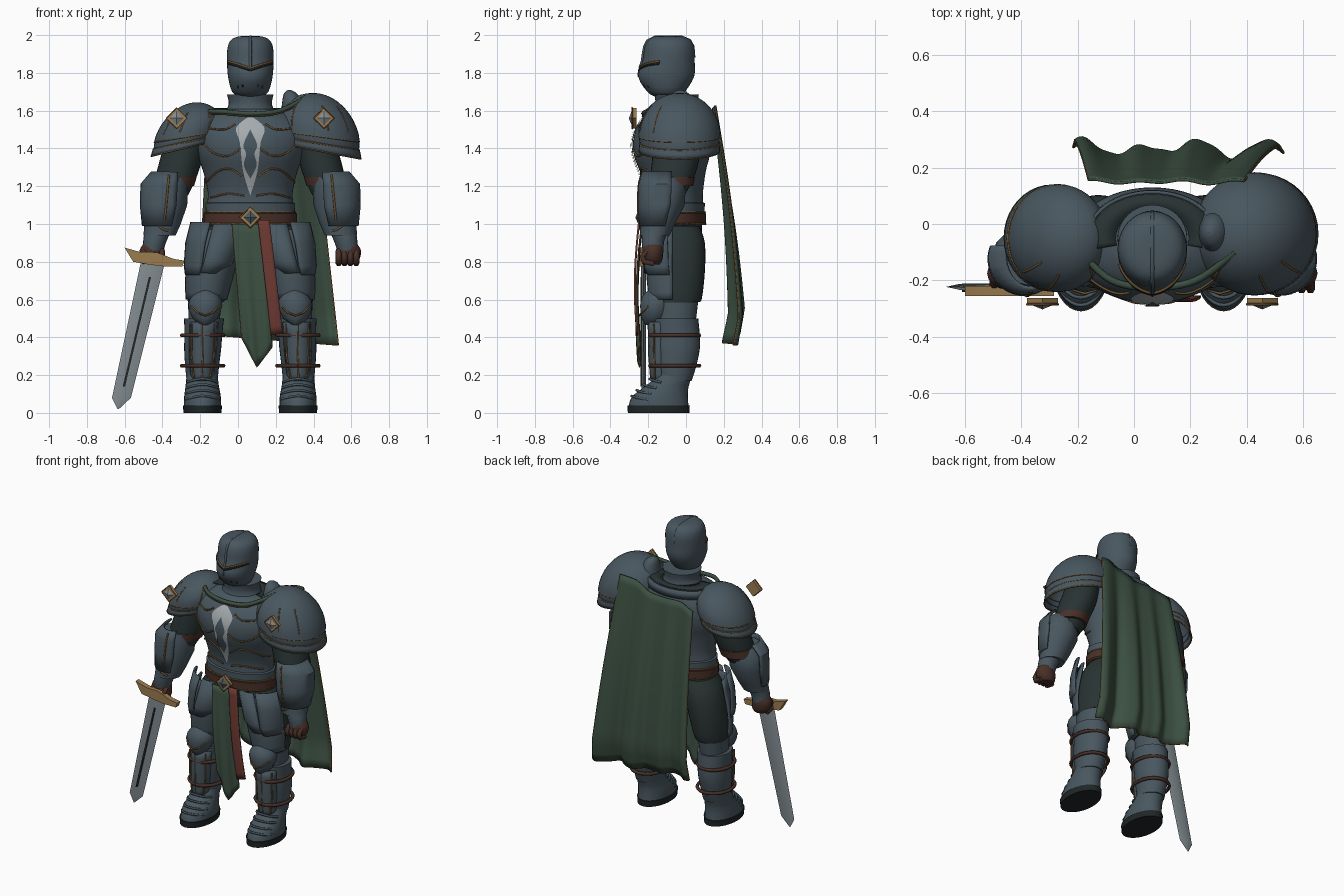
import bpy, bmesh, math
from mathutils import Vector
from mathutils.bvhtree import BVHTree

if "Cube" in bpy.data.objects:
    bpy.data.objects.remove(bpy.data.objects["Cube"])

C = 0.065  # body centre line


def material(name, rgb):
    m = bpy.data.materials.new(name)
    m.diffuse_color = (*rgb, 1)
    m.use_nodes = True
    m.node_tree.nodes["Principled BSDF"].inputs["Base Color"].default_value = m.diffuse_color
    return m


STEEL = material("steel", (0.066, 0.095, 0.115))
CLOTH = material("dark_undersuit", (0.022, 0.033, 0.033))
GREEN = material("green_cloth", (0.045, 0.079, 0.054))
BRONZE = material("bronze_trim", (0.16, 0.088, 0.03))
GOLD = material("gold", (0.33, 0.2, 0.08))
RED = material("red_cloth", (0.15, 0.04, 0.031))
LEATHER = material("brown_leather", (0.066, 0.029, 0.021))
BLADE = material("blade_silver", (0.23, 0.27, 0.29))
PALE = material("pale_silver", (0.38, 0.41, 0.43))
BLACK = material("black", (0.014, 0.019, 0.02))


def finish(name, bm, mat, thick=0):
    bmesh.ops.remove_doubles(bm, verts=bm.verts, dist=0.0002)
    bmesh.ops.recalc_face_normals(bm, faces=bm.faces)
    me = bpy.data.meshes.new(name)
    bm.to_mesh(me)
    bm.free()
    me.materials.append(mat)
    ob = bpy.data.objects.new(name, me)
    bpy.context.collection.objects.link(ob)
    if thick:
        mod = ob.modifiers.new("thickness", 'SOLIDIFY')
        mod.thickness = thick
        mod.offset = 0
    return ob


def smooth(rows, k):
    """Catmull-Rom interpolation of a short list of tuples."""
    out = []
    for i in range(len(rows) - 1):
        p0, p1, p2, p3 = rows[max(i - 1, 0)], rows[i], rows[i + 1], rows[min(i + 2, len(rows) - 1)]
        for j in range(k):
            t = j / k
            out.append(tuple(0.5 * (2 * b + (c - a) * t + (2 * a - 5 * b + 4 * c - d) * t * t
                                    + (3 * b - a - 3 * c + d) * t ** 3)
                             for a, b, c, d in zip(p0, p1, p2, p3)))
    return out + [tuple(rows[-1])]


def loft(name, rings, mat, n=32, arc=None, s=1, k=3, thick=0.012):
    """Stack of ellipses (z, cx, cy, rx, ry); arc in degrees from the front makes an open plate."""
    bm, rows = bmesh.new(), []
    a0, a1 = arc or (0, 360)
    m = n + 1 if arc else n
    for z, cx, cy, rx, ry in smooth(rings, k):
        row = []
        for i in range(m):
            a = math.radians(a0 + (a1 - a0) * i / n)
            row.append(bm.verts.new((cx + s * rx * math.sin(a), cy - ry * math.cos(a), z)))
        rows.append(row)
    for A, B in zip(rows, rows[1:]):
        for i in range(n):
            j = (i + 1) % m
            bm.faces.new((A[i], A[j], B[j], B[i]))
    if not arc:
        bm.faces.new(rows[0])
        bm.faces.new(rows[-1])
    return finish(name, bm, mat, thick if arc else 0)


def sheet(name, fn, nu, nv, mat, thick=0):
    bm = bmesh.new()
    g = [[bm.verts.new(fn(i / nu, j / nv)) for i in range(nu + 1)] for j in range(nv + 1)]
    for j in range(nv):
        for i in range(nu):
            bm.faces.new((g[j][i], g[j][i + 1], g[j + 1][i + 1], g[j + 1][i]))
    return finish(name, bm, mat, thick)


def plate(name, pts, y, thick, mat):
    bm = bmesh.new()
    f = [bm.verts.new((x, y, z)) for x, z in pts]
    b = [bm.verts.new((x, y + thick, z)) for x, z in pts]
    bm.faces.new(f)
    bm.faces.new(b[::-1])
    for i in range(len(f)):
        j = (i + 1) % len(f)
        bm.faces.new((f[i], f[j], b[j], b[i]))
    return finish(name, bm, mat)


def tubes(name, paths, r, mat):
    cu = bpy.data.curves.new(name, 'CURVE')
    cu.dimensions = '3D'
    cu.bevel_depth, cu.bevel_resolution, cu.use_fill_caps = r, 1, True
    for path in paths:
        sp = cu.splines.new('POLY')
        sp.points.add(len(path) - 1)
        for p, co in zip(sp.points, path):
            p.co = (*co, 1)
    cu.materials.append(mat)
    bpy.context.collection.objects.link(bpy.data.objects.new(name, cu))


def tree(ob):
    me = ob.data
    return BVHTree.FromPolygons([v.co.copy() for v in me.vertices], [tuple(p.vertices) for p in me.polygons])


def on_front(t, x, z, lift=0.003):
    """Point on the front of a part, sampled just off the mesh edges."""
    for e in (.0007, -.0011, .0023):
        hit = t.ray_cast(Vector((x + e, -2, z + e * .7)), Vector((0, 1, 0)))[0]
        if hit:
            return Vector((x, hit.y - lift, z))
    return t.find_nearest(Vector((x, -.3, z)))[0]


def drawn(t, pts):
    return [on_front(t, x, z) for x, z in smooth(pts, 6)]


def ellipse(cx, cy, rx, ry, z, a0=0, a1=360, n=32):
    return [(cx + rx * math.sin(math.radians(a0 + (a1 - a0) * i / n)),
             cy - ry * math.cos(math.radians(a0 + (a1 - a0) * i / n)), z) for i in range(n + 1)]


def stud(name, x, z, y, r, gem):
    """Diamond boss: gold frame with a raised point."""
    plate(name + "_frame", [(x - r, z), (x, z - r), (x + r, z), (x, z + r)], y, 0.022, GOLD)
    tubes(name + "_rim", [[(x - r, y, z), (x, y, z - r), (x + r, y, z), (x, y, z + r), (x - r, y, z)]], .004, BRONZE)
    bm = bmesh.new()
    q = r * 0.66
    base = [bm.verts.new((x + a * q, y - 0.003, z + b * q)) for a, b in ((-1, 0), (0, -1), (1, 0), (0, 1))]
    tip = bm.verts.new((x, y - 0.018, z))
    for i in range(4):
        bm.faces.new((base[i], base[(i + 1) % 4], tip))
    finish(name + "_gem", bm, gem)


# Torso, pelvis, belt
torso = loft("breastplate", [(1.03, C, -.06, .225, .145), (1.10, C, -.06, .228, .15), (1.17, C, -.06, .225, .15),
                             (1.28, C, -.07, .25, .175), (1.36, C, -.075, .28, .2), (1.44, C, -.075, .295, .205),
                             (1.51, C, -.07, .285, .19), (1.57, C, -.06, .23, .16), (1.61, C, -.05, .14, .12)],
             STEEL, 48)
tt = tree(torso)
loft("pelvis", [(.84, C, -.05, .1, .09), (.92, C, -.05, .2, .13), (1.01, C, -.06, .225, .145)], CLOTH)
loft("belt", [(1.0, C, -.06, .238, .16), (1.005, C, -.06, .247, .166), (1.055, C, -.06, .247, .166),
              (1.06, C, -.06, .238, .16)], LEATHER, 48, k=1)
loft("waist_band", [(1.06, C, -.06, .235, .158), (1.11, C, -.06, .238, .16), (1.115, C, -.06, .226, .15)],
     STEEL, 48, k=1)
stud("buckle", C, 1.035, -.25, .055, STEEL)
paths = [ellipse(C, -.06, .238, .161, 1.063), ellipse(C, -.06, .242, .164, 1.0)]
for s in (-1, 1):
    for line in ([(.05, 1.40), (.12, 1.36), (.2, 1.38), (.27, 1.45)], [(.04, 1.25), (.1, 1.29), (.17, 1.28), (.235, 1.22)],
                 [(.03, 1.15), (.12, 1.16), (.21, 1.14)], [(.08, 1.53), (.14, 1.50), (.24, 1.51)]):
        paths.append(drawn(tt, [(C + s * d, z) for d, z in line]))
tubes("torso_trim", paths, .005, BRONZE)


# Chest emblem following the breastplate
def emblem(profile, lift):
    rows = smooth(profile, 4)

    def fn(u, v):
        z, w = rows[round(v * (len(rows) - 1))]
        return on_front(tt, C + (u * 2 - 1) * max(w, 0), z, lift)
    return fn, len(rows) - 1


for nm, prof, lift, mat in (("emblem", [(1.575, .0), (1.51, .075), (1.43, .055), (1.28, .038), (1.15, 0)], .007, PALE),
                            ("emblem_core", [(1.50, 0), (1.42, .036), (1.37, .022), (1.31, .034), (1.24, 0)], .012, STEEL)):
    fn, nv = emblem(prof, lift)
    sheet(nm, fn, 6, nv, mat)

# Gorget and rear collar
loft("gorget", [(1.57, C, -.05, .15, .135), (1.63, C, -.05, .115, .112), (1.685, C, -.05, .123, .118)], STEEL)
loft("rear_collar", [(1.55, C, -.05, .235, .165), (1.605, C, -.05, .23, .163)], STEEL, 32, (75, 285), k=1)
loft("collar_lining", [(1.61, C, -.05, .222, .156), (1.612, C, -.05, .13, .1)], CLOTH, 32, (75, 285), k=1, thick=.006)
loft("collar_wing", [(1.55, .3, -.03, .075, .09), (1.64, .288, -.03, .055, .07), (1.69, .278, -.03, .035, .045),
                     (1.71, .272, -.03, .008, .01)], STEEL, 20)

# Helmet with crest, brow, eye slit and breaths
helmet = loft("helmet", [(1.675, C, -.1, .06, .065), (1.70, C, -.105, .096, .1), (1.78, C, -.105, .118, .148),
                         (1.86, C, -.092, .123, .138), (1.93, C, -.088, .121, .132), (1.972, C, -.088, .104, .113),
                         (1.992, C, -.09, .065, .075), (1.996, C, -.09, .015, .015)], STEEL, 40)
th = tree(helmet)
tubes("crest", [[on_front(th, C, z, .003) for z in (1.83, 1.86, 1.9, 1.94, 1.97)] +
                [(C, -.16, 1.992), (C, -.09, 1.992), (C, -.02, 1.99), (C, .022, 1.972), (C, .038, 1.94), (C, .043, 1.88)]],
      .008, STEEL)
for nm, dz, r, mat in (("brow", 0, .006, BRONZE), ("eye_slit", -.012, .005, BLACK)):
    tubes(nm, [drawn(th, [(C + s * d, z + dz) for d, z in ((0, 1.825), (.06, 1.845), (.116, 1.86))]) for s in (-1, 1)], r, mat)
tubes("breaths", [[on_front(th, C + s * d, 1.745 - d * .2, .001), on_front(th, C + s * d, 1.733 - d * .2, .001)]
                  for s in (-1, 1) for d in (.04, .065)], .003, BLACK)
tubes("helmet_nose", [[on_front(th, C, z, .001) for z in (1.825, 1.8, 1.78)]], .005, STEEL)

# Pauldrons: two lames under a dome, left smaller than right
PROFILE = [(.975, 0), (.97, .07), (.965, .13), (.945, .13), (.965, .2), (.97, .26), (.945, .26)] + \
          [(.99 * math.cos(t * math.pi / 20), .26 + .74 * math.sin(t * math.pi / 20)) for t in range(0, 11)]
NP = len(PROFILE) - 1
for nm, s, cx, cy, rx, ry, z0, H, lean in (("left", -1, -.29, -.05, .172, .19, 1.40, .24, .07),
                                           ("right", 1, .438, -.035, .217, .217, 1.385, .305, .04)):
    def shell(a, r, h):
        return (cx + s * (rx * r * math.cos(a) - lean * h), cy + ry * r * math.sin(a),
                z0 + H * h - .04 * math.cos(a) * (1 - h))
    sheet(nm + "_pauldron", lambda u, v: shell(u * math.tau, *PROFILE[round(v * NP)]), 40, NP, STEEL, .008)
    rims = [[shell(i * math.tau / 40, r, h) for i in range(41)] for r, h in ((.975, 0), (.965, .13), (.985, .26))]
    rims += [[shell(math.radians(d), .995 * math.cos(t * .16), .265 + .74 * math.sin(t * .16)) for t in range(1, 6)]
             for d in (-40, -75, -130)]
    tubes(nm + "_pauldron_trim", rims, .005, BRONZE)
    stud(nm + "_boss", -.325 if s < 0 else .455, 1.56, -.285, .055, BLADE)

# Arms and legs, mirrored about the body centre
for side, s in (("left", -1), ("right", 1)):
    X = lambda d: C + s * d
    loft(side + "_upper_arm", [(1.54, X(.31), -.05, .1, .11), (1.38, X(.355), -.05, .112, .125),
                               (1.24, X(.395), -.075, .108, .115), (1.15, X(.42), -.1, .09, .09)], CLOTH)
    loft(side + "_elbow_strap", [(1.2, X(.41), -.08, .112, .117), (1.25, X(.395), -.073, .112, .12)], LEATHER, k=1)
    fore = loft(side + "_vambrace", [(1.25, X(.43), -.12, .095, .1), (1.2, X(.447), -.12, .118, .119),
                                     (1.1, X(.452), -.125, .118, .118), (1.0, X(.465), -.15, .097, .092),
                                     (.94, X(.48), -.165, .085, .078)], STEEL, 12, k=1)
    guard = loft(side + "_elbow_guard", [(.99, X(.468), -.145, .1, .098), (1.1, X(.455), -.125, .124, .124),
                                         (1.21, X(.45), -.12, .126, .126), (1.275, X(.43), -.115, .09, .112)],
                 STEEL, 12, (-30, 110), s, 1)
    loft(side + "_wrist", [(.86, X(.515), -.175, .055, .055), (.91, X(.505), -.175, .062, .06),
                           (.96, X(.49), -.165, .07, .068)], STEEL, 20)
    loft(side + "_hand", [(.785, X(.51), -.17, .04, .03), (.81, X(.515), -.175, .062, .05),
                          (.86, X(.52), -.175, .066, .055), (.9, X(.512), -.175, .05, .05)], LEATHER, 16)
    tubes(side + "_fingers", [[(X(.468 + .031 * i), y, z) for y, z in ((-.2, .86), (-.232, .83), (-.222, .80), (-.17, .79))]
                              for i in range(4)], .016, LEATHER)
    tubes(side + "_arm_trim", [[on_front(tree(guard), X(.43 + .004 * i), 1.26 - .04 * i, .006) for i in range(7)],
                               [on_front(tree(fore), X(.435 + .02 * i), .965 + .004 * i * i, .003) for i in range(5)]],
          .006, BRONZE)

    # Thigh, front plate and hanging plates
    loft(side + "_thigh", [(.45, X(.245), -.055, .075, .1), (.58, X(.24), -.05, .085, .11), (.6, X(.232), -.045, .1, .128),
                           (.75, X(.21), -.04, .118, .14), (.9, X(.175), -.04, .12, .14), (.99, X(.14), -.05, .1, .12)], CLOTH)
    loft(side + "_knee_sleeve", [(.47, X(.245), -.055, .08, .105), (.585, X(.24), -.05, .09, .114)], STEEL, k=1)
    loft(side + "_thigh_plate", [(.6, X(.232), -.06, .105, .13), (.75, X(.212), -.06, .125, .145),
                                 (.97, X(.165), -.06, .125, .14)], STEEL, 16, (-85, 85), s)
    loft(side + "_outer_tasset", [(.73, X(.255), -.075, .085, .13), (.78, X(.237), -.08, .11, .14), (.9, X(.217), -.085, .122, .135),
                                  (1.01, X(.19), -.08, .122, .13)], STEEL, 6, (10, 85), s, 1)
    loft(side + "_inner_tasset", [(.74, X(.225), -.085, .09, .13), (.8, X(.195), -.085, .115, .138),
                                  (1.0, X(.145), -.08, .115, .135)], STEEL, 6, (-60, 25), s, 1)

    # Knee, shin and straps
    loft(side + "_knee", [(.465, X(.24), -.165, .02, .05), (.5, X(.24), -.165, .065, .07), (.57, X(.238), -.16, .09, .083),
                          (.62, X(.235), -.155, .072, .073), (.665, X(.232), -.145, .02, .04)], STEEL, 12, k=2)
    loft(side + "_greave", [(.17, X(.255), -.06, .082, .09), (.25, X(.255), -.055, .09, .11),
                            (.34, X(.252), -.05, .098, .123), (.42, X(.248), -.05, .1, .122),
                            (.5, X(.245), -.055, .106, .12)], STEEL)
    loft(side + "_shin_plate", [(.17, X(.255), -.1, .055, .08), (.3, X(.253), -.1, .07, .092), (.48, X(.245), -.1, .075, .095)],
         STEEL, 8, (-70, 70), s)
    tubes(side + "_leg_straps", [ellipse(X(.252), -.06, .11, .13, z) for z in (.25, .41)], .011, LEATHER)
    tubes(side + "_leg_trim", [[(X(.25 + d), -.198 + abs(d) * .45, .47), (X(.252 + d), -.195 + abs(d) * .45, .3),
                                (X(.256 + d * .7), -.185 + abs(d) * .3, .18)] for d in (-.06, 0, .06)]
          + [[(X(.165), -.2, .565), (X(.2), -.235, .53), (X(.239), -.247, .515), (X(.28), -.235, .53), (X(.315), -.2, .565)]],
          .005, BRONZE)

    # Boot with sole and toe lames
    loft(side + "_sole", [(0, X(.253), -.145, .1, .163), (.04, X(.253), -.145, .104, .165)], BLACK, k=1)
    loft(side + "_boot", [(.04, X(.253), -.145, .098, .158), (.085, X(.253), -.138, .097, .148), (.13, X(.254), -.11, .09, .122),
                          (.17, X(.255), -.08, .085, .102), (.22, X(.255), -.06, .08, .09)], STEEL)
    tubes(side + "_toe_lames", [[(x, y, z + .02 * math.cos((x - X(.253)) * 18)) for x, y, _ in
                                 ellipse(X(.253), cy, r, ry, 0, -65, 65, 12)]
                                for cy, r, ry, z in ((-.14, .094, .148, .07), (-.125, .093, .136, .1),
                                                     (-.105, .09, .12, .13), (-.085, .088, .108, .16))], .007, STEEL)


# Cape
def cape(u, v):
    x = (-.16 + .55 * u) * (1 - v) + (-.215 + .745 * u) * v
    fold = (math.sin(u * 21 + 1.1) * .024 + math.sin(u * 13 + .9) * .016) * (.2 + .8 * v) + math.sin(u * 47) * .005 * v
    y = .15 + .125 * v + .02 * math.sin(v * math.pi) + fold - .3 * max(0, v - .88)
    z = (1.52 + .1 * u + .015 * math.sin(u * 9)) * (1 - v) + (.42 - .06 * u) * v
    return (x, y, z)


sheet("cape", cape, 60, 24, GREEN, .01)
E = [i / 60 for i in range(61)]
tubes("cape_trim", [[cape(0, t) for t in E], [cape(1, t) for t in E], [cape(t, 1) for t in E]], .005, BRONZE)
SCARF = [(-.19, -.1, 1.595), (-.08, -.2, 1.595), (C, -.225, 1.585), (.22, -.2, 1.6), (.36, -.1, 1.67)]
for nm, dz, r, mat in (("scarf", 0, .013, GREEN), ("scarf_trim", -.014, .004, BRONZE)):
    tubes(nm, [smooth([(x, y + dz * .4, z + dz) for x, y, z in SCARF], 6)], r, mat)


# Front tabard and red sash
def tabard(u, v):
    x = (-.03 + .05 * v) + (.17 - .01 * v) * u
    drop = .4 - .13 * (1 - abs(u * 2 - 1)) - .05 * u
    return (x, -.235 - .025 * math.sin(v * 2.6) + .008 * math.sin(u * 13) * v, 1.0 * (1 - v) + drop * v)


sheet("tabard", tabard, 20, 16, GREEN, .008)
tubes("tabard_trim", [[tabard(0, t) for t in E], [tabard(1, t) for t in E], [tabard(t, 1) for t in E]], .004, BRONZE)
sheet("red_sash", lambda u, v: (.105 + .07 * v + .062 * u, -.248 - .023 * math.sin(v * 2.7), 1.02 - .61 * v + .015 * u * v),
      4, 14, RED, .01)

# Sword held in the left hand
loft("sword_blade", [(.80, -.45, -.225, .064, .014), (.08, -.617, -.223, .05, .011), (.02, -.634, -.223, .003, .003)],
     BLADE, 4, k=1)
plate("sword_groove", [(-.472, .72), (-.46, .72), (-.598, .14), (-.61, .14)], -.241, .006, BLACK)
plate("sword_guard", [(-.6, .875), (-.52, .852), (-.43, .85), (-.34, .815), (-.284, .806), (-.295, .775), (-.39, .775),
                      (-.47, .785), (-.555, .80)], -.255, .035, GOLD)
tubes("sword_grip", [[(-.45, -.22, .82), (-.43, -.19, .9)]], .02, LEATHER)

# Smooth shading with crisp edges
meshes = [o for o in bpy.context.scene.objects if o.type == 'MESH']
for o in meshes:
    o.select_set(True)
bpy.context.view_layer.objects.active = meshes[0]
bpy.ops.object.shade_smooth_by_angle(angle=math.radians(35))
